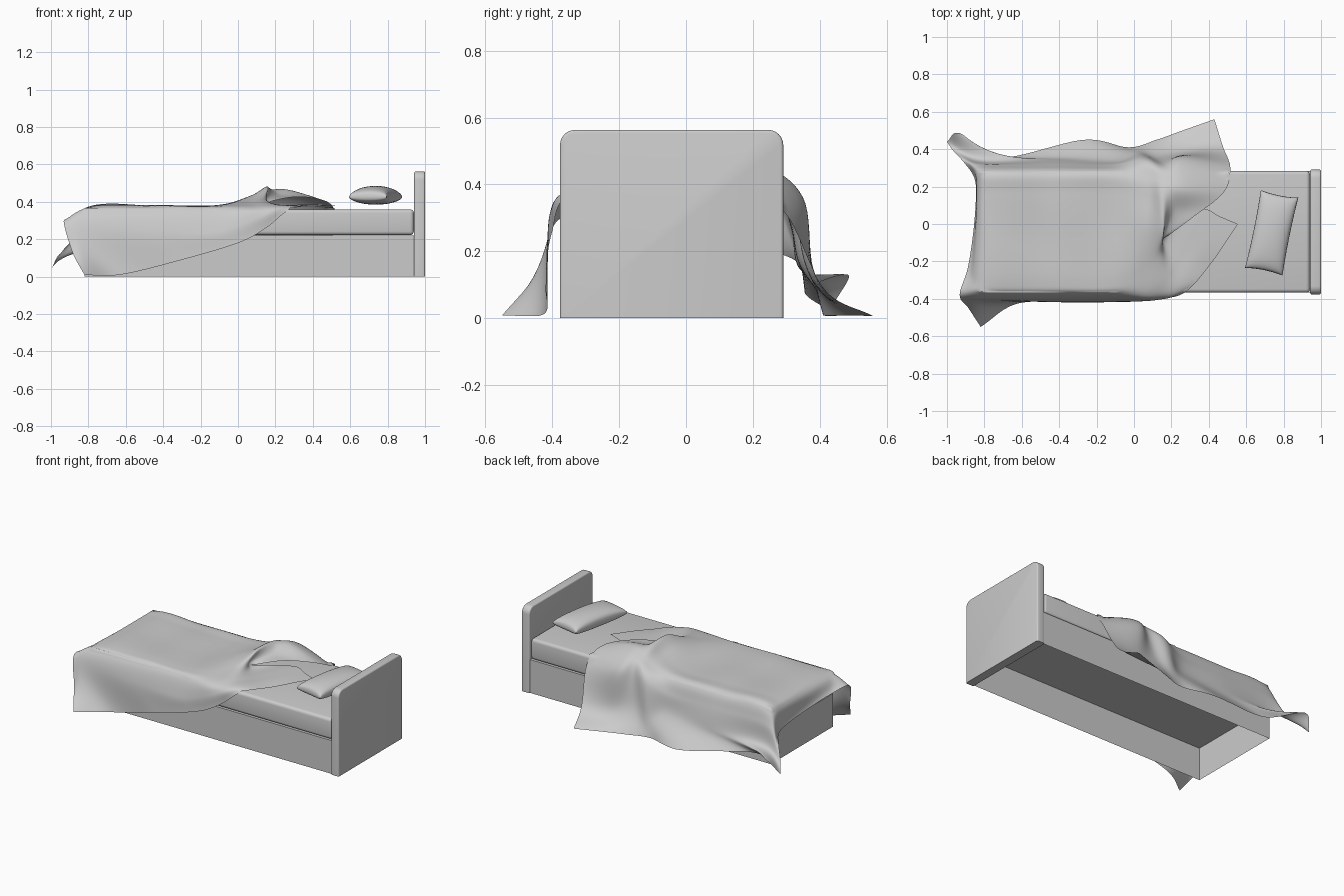
import bpy, bmesh, math
from mathutils import Vector, Matrix

if "Cube" in bpy.data.objects:
    bpy.data.objects.remove(bpy.data.objects["Cube"])

grey = bpy.data.materials.new("plain grey")
grey.use_nodes = True
grey.diffuse_color = (0.6, 0.6, 0.6, 1)
grey.node_tree.nodes["Principled BSDF"].inputs["Base Color"].default_value = (0.6, 0.6, 0.6, 1)


def finish(name, bm, angle=35):
    mesh = bpy.data.meshes.new(name)
    bm.to_mesh(mesh)
    bm.free()
    obj = bpy.data.objects.new(name, mesh)
    bpy.context.collection.objects.link(obj)
    mesh.materials.append(grey)
    bpy.ops.object.select_all(action="DESELECT")
    obj.select_set(True)
    bpy.context.view_layer.objects.active = obj
    bpy.ops.object.shade_smooth_by_angle(angle=math.radians(angle))
    return obj


def box(low, high):
    bm = bmesh.new()
    low, high = Vector(low), Vector(high)
    bmesh.ops.create_cube(bm, size=1, matrix=Matrix.Translation((low + high) / 2)
                          @ Matrix.Diagonal((*(high - low), 1)))
    return bm


def bevel(bm, edges, width, segments):
    bmesh.ops.bevel(bm, geom=edges, offset=width, segments=segments,
                    profile=0.5, affect="EDGES")


def grid_surface(bm, rows):
    verts = [[bm.verts.new(p) for p in row] for row in rows]
    for a, b in zip(verts, verts[1:]):
        for i in range(len(a) - 1):
            bm.faces.new((a[i], b[i], b[i + 1], a[i + 1]))


def smooth_path(points, count):
    """Sample a Catmull-Rom curve through the points."""
    pts = [Vector(p) for p in points]
    pts = [2 * pts[0] - pts[1]] + pts + [2 * pts[-1] - pts[-2]]
    spans = len(pts) - 3
    out = []
    for k in range(count + 1):
        t = spans * k / count
        i = min(int(t), spans - 1)
        t -= i
        a, b, c, d = pts[i:i + 4]
        out.append(0.5 * (2 * b + (c - a) * t + (2 * a - 5 * b + 4 * c - d) * t * t
                          + (3 * b - a - 3 * c + d) * t ** 3))
    return out


# Hollow bed base, open underneath
FOOT, HEAD, FRONT, BACK = -0.82, 0.945, -0.367, 0.284
base = box((FOOT, FRONT, 0), (HEAD, BACK, 0.22))
bmesh.ops.delete(base, geom=[f for f in base.faces if f.normal.z < -0.5], context="FACES")
finish("bed_base", base)

# Mattress
mattress = box((FOOT, FRONT, 0.222), (HEAD - 0.005, BACK, 0.36))
bevel(mattress, mattress.edges[:], 0.02, 4)
finish("mattress", mattress)

# Headboard with rounded top corners and softened rim
board = box((0.942, -0.377, 0), (1, 0.291, 0.563))
bevel(board, [e for e in board.edges if all(v.co.z > 0.5 for v in e.verts)
              and abs(e.verts[0].co.x - e.verts[1].co.x) > 0.01], 0.045, 6)
bevel(board, [e for e in board.edges if abs(e.verts[0].co.x - e.verts[1].co.x) < 0.001
              and max(v.co.z for v in e.verts) > 0.01], 0.009, 3)
finish("headboard", board)

# Pillow: two inflated grids sharing a slightly pinched seam
pillow = bmesh.new()
N = 24
for side in (1, -1):
    rows = []
    for i in range(N + 1):
        u = math.sin(math.pi * (i / N - 0.5))
        row = []
        for j in range(N + 1):
            v = math.sin(math.pi * (j / N - 0.5))
            puff = max(0, (1 - u * u) * (1 - v * v)) ** 0.3
            row.append((u * 0.102 * (0.95 + 0.05 * v * v),
                        v * 0.212 * (0.96 + 0.04 * u * u),
                        (0.06 if side > 0 else -0.04) * puff))
        rows.append(row if side > 0 else row[::-1])
    grid_surface(pillow, rows)
bmesh.ops.remove_doubles(pillow, verts=pillow.verts[:], dist=0.0005)
bmesh.ops.transform(pillow, verts=pillow.verts[:],
                    matrix=Matrix.Translation((0.736, -0.047, 0.425))
                    @ Matrix.Rotation(math.radians(-11.5), 4, "Z"))
finish("pillow", pillow, 80)


# Blanket: guide lines run foot to head, lofted from front hem to back hem
def guide(foot, y, z, *head):
    return [foot, (-0.8, y, z - 0.008), (-0.45, y, z), (-0.12, y, z), *head]


front_hem = [(-.82, -.55, .008), (-.62, -.425, .012), (-.3, -.42, .09), (0, -.415, .18),
             (.15, -.4, .26), (.28, -.36, .36), (.42, -.2, .375), (.555, 0, .385)]
front_skirt = guide((-.885, -.45, .13), -.412, .24,
                    (.11, -.405, .32), (.22, -.36, .375), (.33, -.19, .38), (.46, .04, .385))
front_rim = guide((-.932, -.38, .295), -.372, .355,
                  (.07, -.37, .37), (.17, -.3, .39), (.25, -.16, .38), (.37, .08, .385))
front_top = guide((-.89, -.24, .28), -.3, .38,
                  (.05, -.24, .395), (.14, -.16, .42), (.17, -.1, .385), (.24, .03, .38))
middle_top = guide((-.86, -.05, .25), -.05, .38,
                   (.06, -.03, .43), (.155, -.03, .478), (.15, -.08, .42), (.165, -.07, .4))
back_top = guide((-.845, .15, .22), .16, .38,
                 (.07, .13, .42), (.155, .12, .475), (.22, .07, .435), (.32, .04, .425))
back_rim = guide((-.855, .25, .2), .272, .372,
                 (.06, .25, .4), (.155, .23, .445), (.26, .2, .465), (.48, .17, .4))
back_skirt = guide((-.91, .33, .17), .315, .28,
                   (.05, .345, .34), (.16, .31, .38), (.26, .35, .36), (.515, .3, .31))
back_fold = guide((-.965, .39, .1), .345, .15,
                  (.02, .38, .13), (.13, .36, .15), (.28, .385, .11), (.475, .415, .085))
back_hem = [(-1, .44, .04), (-.93, .485, .13), (-.72, .355, .08), (-.27, .45, .01),
            (-.03, .41, .008), (.12, .45, .008), (.26, .5, .008), (.43, .56, .006)]
guides = [front_hem, front_skirt, front_rim, front_top, middle_top,
          back_top, back_rim, back_skirt, back_fold, back_hem]

lines = [smooth_path(g, 84) for g in guides]
rows = [smooth_path(section, 90) for section in zip(*lines)]
for row in rows:
    for p in row:
        # faint creases over the top, and contact with mattress and floor
        if p.z > 0.36:
            p.z += 0.002 * math.sin(14 * p.x + 6 * p.y) * math.sin(9 * p.y - 4 * p.x)
        if FOOT < p.x < HEAD and FRONT < p.y < BACK:
            p.z = max(p.z, 0.368)
        p.z = max(p.z, 0.006)
blanket = bmesh.new()
grid_surface(blanket, rows)
finish("blanket", blanket, 80)
